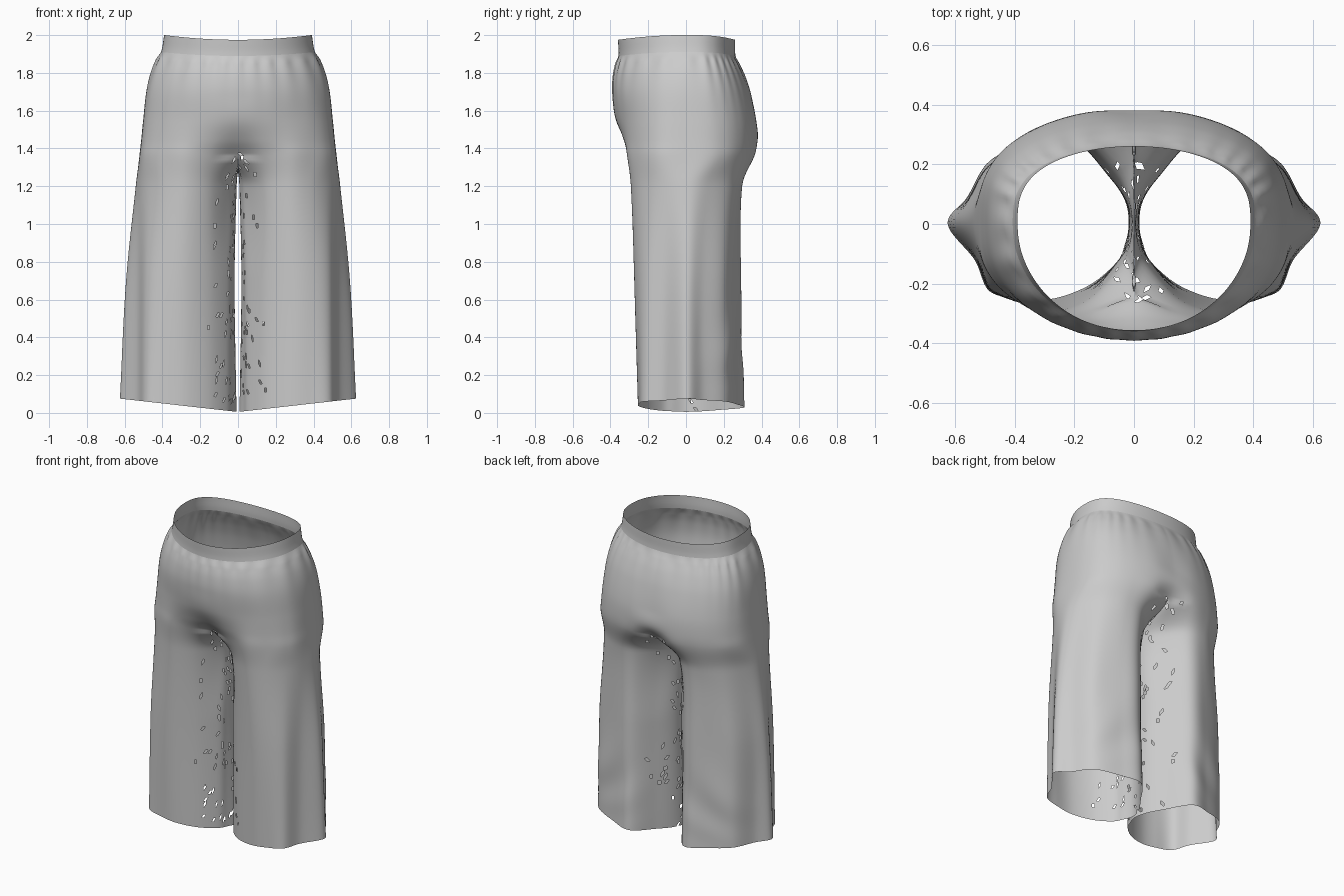
import bpy, bmesh, math, random
from mathutils import Vector

if "Cube" in bpy.data.objects:
    bpy.data.objects.remove(bpy.data.objects["Cube"])

random.seed(4)
N = 12            # control columns, centre front -> side -> centre back
CROTCH = 1.36

# hip and waist sections: height, half width, front depth, back depth
TRUNK = [(1.36, .517, .35, .378), (1.44, .508, .357, .387), (1.55, .497, .37, .38),
         (1.7, .48, .39, .347), (1.8, .456, .386, .312), (1.88, .422, .368, .275),
         (1.91, .403, .357, .262), (2.0, .387, .36, .26)]

# leg sections (x, y): front inner -> outer side -> back inner -> three inseam points
HEM = [(.06, -.13), (.15, -.205), (.27, -.25), (.38, -.25), (.485, -.225), (.535, -.12),
       (.625, .0), (.56, .09), (.485, .21), (.34, .275), (.2, .305), (.09, .17),
       (.03, .08), (.008, 0), (.03, -.07)]
KNEE = [(.055, -.13), (.15, -.22), (.27, -.27), (.38, -.265), (.48, -.215), (.53, -.11),
        (.592, .0), (.55, .09), (.475, .21), (.33, .268), (.2, .28), (.085, .165),
        (.03, .08), (.018, 0), (.03, -.07)]
THIGH = [(.045, -.14), (.15, -.25), (.27, -.292), (.38, -.262), (.468, -.19), (.523, -.09),
         (.54, .03), (.5, .13), (.42, .23), (.3, .29), (.18, .285), (.06, .17),
         (.018, .08), (.007, 0), (.018, -.08)]


def trunk_section(z, w, front, back):
    pts = []
    power = .72 + .28 * (z - CROTCH) / .64    # squarer at the thighs, rounder at the waist
    for i in range(N):
        a = math.pi * i / (N - 1)
        c = math.cos(a)
        x = w * min(1, math.sin(a) * 1.01)
        y = -front * c ** power if c > 0 else back * abs(c) ** .7
        drop = .025 * (1 - (x / w) ** 2) * max(0, (z - 1.5) / .5)
        pts.append(Vector((x if 0 < i < N - 1 else 0, y, z - drop)))
    pts[-1].y -= .012 * max(0, 1 - abs(z - 1.5) / .3)
    return pts


def leg_section(level, pts):
    lift = .07 if level == 0 else 0
    return [Vector((x, y, level + .005 + lift * x / .62)) for x, y in pts]


# stack the control rings from hem to waist
levels = [0, .7, 1.2] + [t[0] for t in TRUNK]
rings = [leg_section(0, HEM), leg_section(.7, KNEE), leg_section(1.2, THIGH)]
rings += [trunk_section(*t) for t in TRUNK]
# the centre seam draws in towards the crotch
rings[3][0].y, rings[3][1].y, rings[3][-1].y, rings[3][-2].y = -.25, -.298, .325, .362
rings[4][0].y, rings[4][1].y = -.315, -.328
rings[3] += [Vector((0, .15, 1.295)), Vector((0, .02, 1.28)), Vector((0, -.12, 1.3))]


def hermite(p0, p1, m0, m1, t):
    return (p0 * (2*t**3 - 3*t*t + 1) + m0 * (t**3 - 2*t*t + t)
            + p1 * (3*t*t - 2*t**3) + m1 * (t**3 - t*t))


def along_height(col, level):
    """Smooth point on one control column at the given height."""
    k = [r[col] for r in rings if len(r) > col]
    n = len(k)
    i = max(j for j in range(n - 1) if levels[j] <= level + 1e-9)

    def slope(j):
        a, b = max(0, j - 1), min(n - 1, j + 1)
        return (k[b] - k[a]) / (levels[b] - levels[a])
    h = levels[i + 1] - levels[i]
    p = hermite(k[i], k[i + 1], slope(i) * h, slope(i + 1) * h, (level - levels[i]) / h)
    p.x = max(0, p.x)
    return p


def spline(pts, steps):
    """Smooth curve through pts[1:-1]; the end points only guide direction."""
    out = []
    for i in range(1, len(pts) - 2):
        for s in range(steps):
            out.append(hermite(pts[i], pts[i + 1], (pts[i + 1] - pts[i - 1]) / 2,
                               (pts[i + 2] - pts[i]) / 2, s / steps))
    return out + [pts[-2].copy()]


def mirrored(p):
    return Vector((-p.x, p.y, p.z))


def outer_row(level):
    cols = [along_height(c, level) for c in range(N)]
    if level < CROTCH - 1e-6:
        first, last = along_height(N + 2, level), along_height(N, level)
    else:
        cols[0].x = cols[-1].x = 0
        first, last = mirrored(cols[1]), mirrored(cols[-2])
    row = spline([first] + cols + [last], 10)
    for j, p in enumerate(row):
        u = j / (len(row) - 1)
        s = 1.91 - level
        if s > 0 and level > CROTCH:      # gathers under the waistband
            f = min(s / .04, math.exp(-(s - .04) / .09))
            g = 1 + .011 * f * math.cos(2 * math.pi * (13 * u + .5 * math.sin(9 * u)))
            p.x, p.y = p.x * g, p.y * g
        if level < 1.25 and u > .6:       # slack folds behind the leg
            f = math.sin(math.pi * (u - .6) / .4) * math.sin(math.pi * level / 1.25)
            p.y += .006 * f * math.sin(13 * level + 16 * p.x + 3 * math.sin(4 * level))
    return row


def inner_row(level):
    ids = [N - 2, N - 1, N, N + 1, N + 2, 0, 1]
    pts = [along_height(c, level) for c in ids]
    if level > CROTCH - 1e-6:
        for p in pts[1:-1]:
            p.x = 0
        pts[0], pts[-1] = pts[1] * 2 - pts[2], pts[-2] * 2 - pts[-3]
    return spline(pts, 6)


def heights(a, b, n):
    return [a + (b - a) * i / n for i in range(n + 1)]


def build(name, grids, worn=False):
    bm = bmesh.new()
    for side in (1, -1):
        for grid in grids:
            vs = [[bm.verts.new((p.x * side, p.y, p.z)) for p in row] for row in grid]
            for lo, hi in zip(vs, vs[1:]):
                for i in range(len(lo) - 1):
                    q = (lo[i], lo[i + 1], hi[i + 1], hi[i])
                    bm.faces.new(q if side == 1 else q[::-1])
    bmesh.ops.remove_doubles(bm, verts=bm.verts, dist=.0002)
    bmesh.ops.triangulate(bm, faces=bm.faces)
    if worn:                              # small tears along the inseam
        torn = set()
        for f in bm.faces:
            c = f.calc_center_median()
            if c.z < CROTCH + .02 and random.random() < .04 * math.exp(-(c.x / .08) ** 2):
                torn.add(f)
                torn.update(random.choice(f.edges).link_faces)
        bmesh.ops.delete(bm, geom=list(torn), context='FACES')
    me = bpy.data.meshes.new(name)
    bm.to_mesh(me)
    bm.free()
    ob = bpy.data.objects.new(name, me)
    bpy.context.collection.objects.link(ob)
    for p in me.polygons:
        p.use_smooth = True
    return ob


# wide-legged trousers and the plain waistband above them
leg_levels = heights(0, CROTCH, 60)
hip_levels = heights(CROTCH, 1.91, 36)
build("trousers", [[outer_row(l) for l in leg_levels], [inner_row(l) for l in leg_levels],
                   [outer_row(l) for l in hip_levels]], worn=True)
build("waistband", [[outer_row(l) for l in heights(1.91, 2.0, 5)]])
